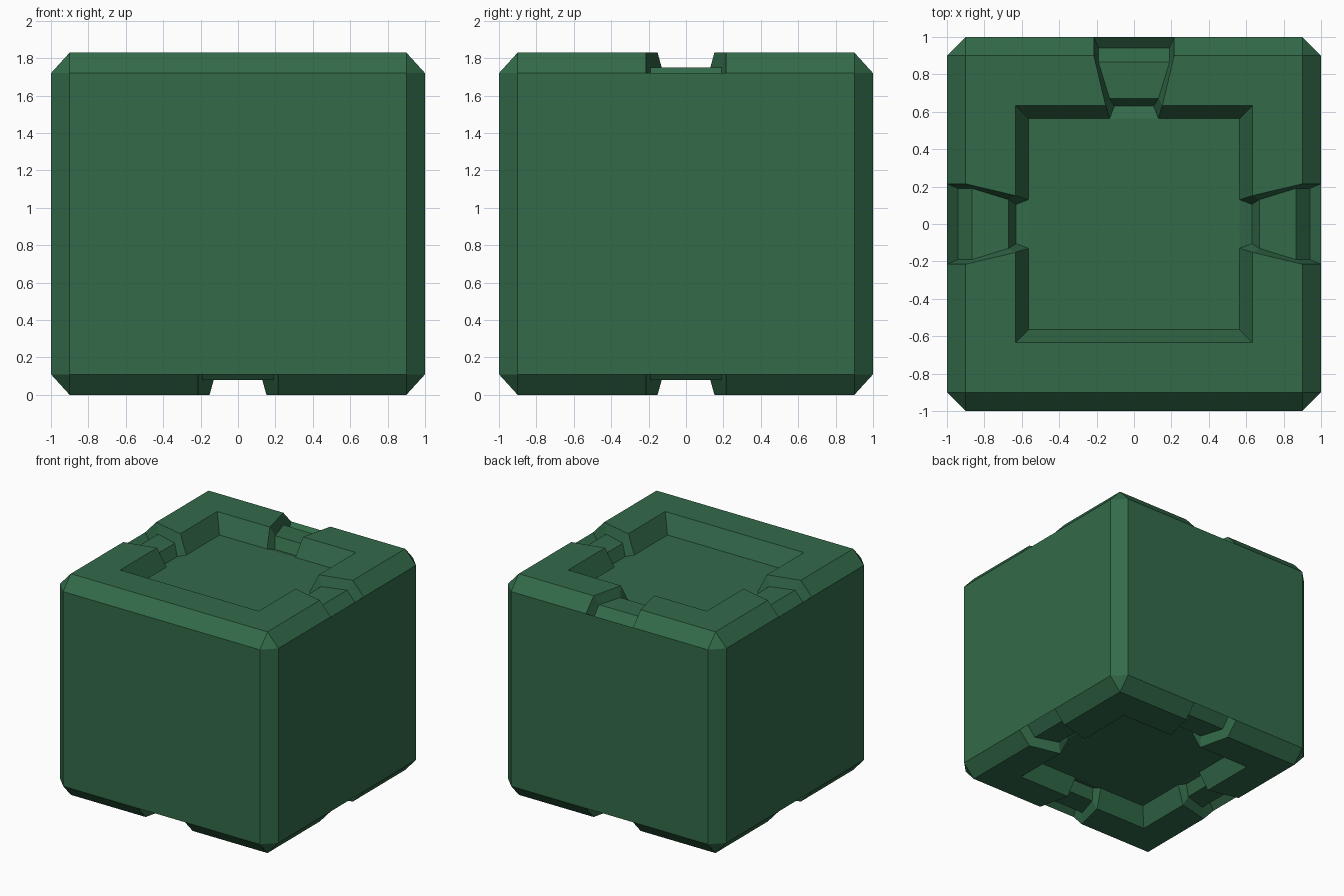
import bpy
import bmesh
from mathutils import Matrix, Vector
from math import radians

if "Cube" in bpy.data.objects:
    bpy.data.objects.remove(bpy.data.objects["Cube"], do_unlink=True)

HEIGHT = 1.83
# Radial profile from chamfer foot to recess floor: (radius, depth, corner half width)
RIM = [(1.0, 0.11, 0.9), (0.9, 0.0, 0.9), (0.634, 0.0, 0.634), (0.565, 0.15, 0.565)]
# Half width of the channel mouth at each profile point
MOUTH = [0.215, 0.215, 0.152, 0.13]
# Sunken channel bed: (radius, depth, half width)
BED = [(0.94, 0.165, 0.19), (0.865, 0.08, 0.19), (0.67, 0.08, 0.13), (0.63, 0.17, 0.105)]

bm = bmesh.new()


def add_face(points):
    bm.faces.new([bm.verts.new(p) for p in points])


def sector(angle, top, channel):
    """Build one quarter of a cap; return its outer and inner edge points."""
    turn = Matrix.Rotation(radians(angle), 3, "Z")

    def place(across, radius, depth):
        z = HEIGHT - depth if top else depth
        return turn @ Vector((across, -radius, z))

    def rail(side, profile, widths):
        return [place(side * w, p[0], p[1]) for p, w in zip(profile, widths)]

    def strip(a, b):
        for i in range(len(a) - 1):
            add_face([a[i], a[i + 1], b[i + 1], b[i]])

    corner = {s: rail(s, RIM, [p[2] for p in RIM]) for s in (-1, 1)}
    if not channel:
        strip(corner[-1], corner[1])
        return [[corner[-1][i], corner[1][i]] for i in (0, -1)]

    mouth = {s: rail(s, RIM, MOUTH) for s in (-1, 1)}
    bed = {s: rail(s, BED, [p[2] for p in BED]) for s in (-1, 1)}
    for s in (-1, 1):
        strip(corner[s], mouth[s])
        strip(mouth[s], bed[s])
    strip(bed[-1], bed[1])
    # Sloping ends of the channel
    for i in (0, -1):
        add_face([mouth[-1][i], mouth[1][i], bed[1][i], bed[-1][i]])
    return [[corner[-1][i], mouth[-1][i], mouth[1][i], corner[1][i]] for i in (0, -1)]


# Caps, side walls and chamfered upright edges
floors = {True: [], False: []}
walls = []
for angle in (0, 90, 180, 270):
    upper, upper_floor = sector(angle, True, angle != 0)
    lower, lower_floor = sector(angle, False, True)
    floors[True] += upper_floor[:-1]
    floors[False] += lower_floor[:-1]
    add_face(lower + upper[::-1])
    walls.append((lower, upper))
for i, (lower, upper) in enumerate(walls):
    next_lower, next_upper = walls[(i + 1) % 4]
    add_face([lower[-1], next_lower[0], next_upper[0], upper[-1]])
    # Corner triangles join the chamfers
    for edge, following, z in ((lower, next_lower, 0), (upper, next_upper, HEIGHT)):
        tip = Matrix.Rotation(radians(90 * i), 3, "Z") @ Vector((0.9, -0.9, z))
        add_face([edge[-1], following[0], tip])
for loop in floors.values():
    add_face(loop)

bmesh.ops.remove_doubles(bm, verts=bm.verts[:], dist=0.0005)
bmesh.ops.recalc_face_normals(bm, faces=bm.faces[:])

mesh = bpy.data.meshes.new("channelled_block")
bm.to_mesh(mesh)
bm.free()
block = bpy.data.objects.new("channelled_block", mesh)
bpy.context.collection.objects.link(block)

green = bpy.data.materials.new("dark_green")
green.use_nodes = True
colour = (0.033, 0.147, 0.068, 1.0)
green.diffuse_color = colour
green.node_tree.nodes["Principled BSDF"].inputs["Base Color"].default_value = colour
mesh.materials.append(green)
